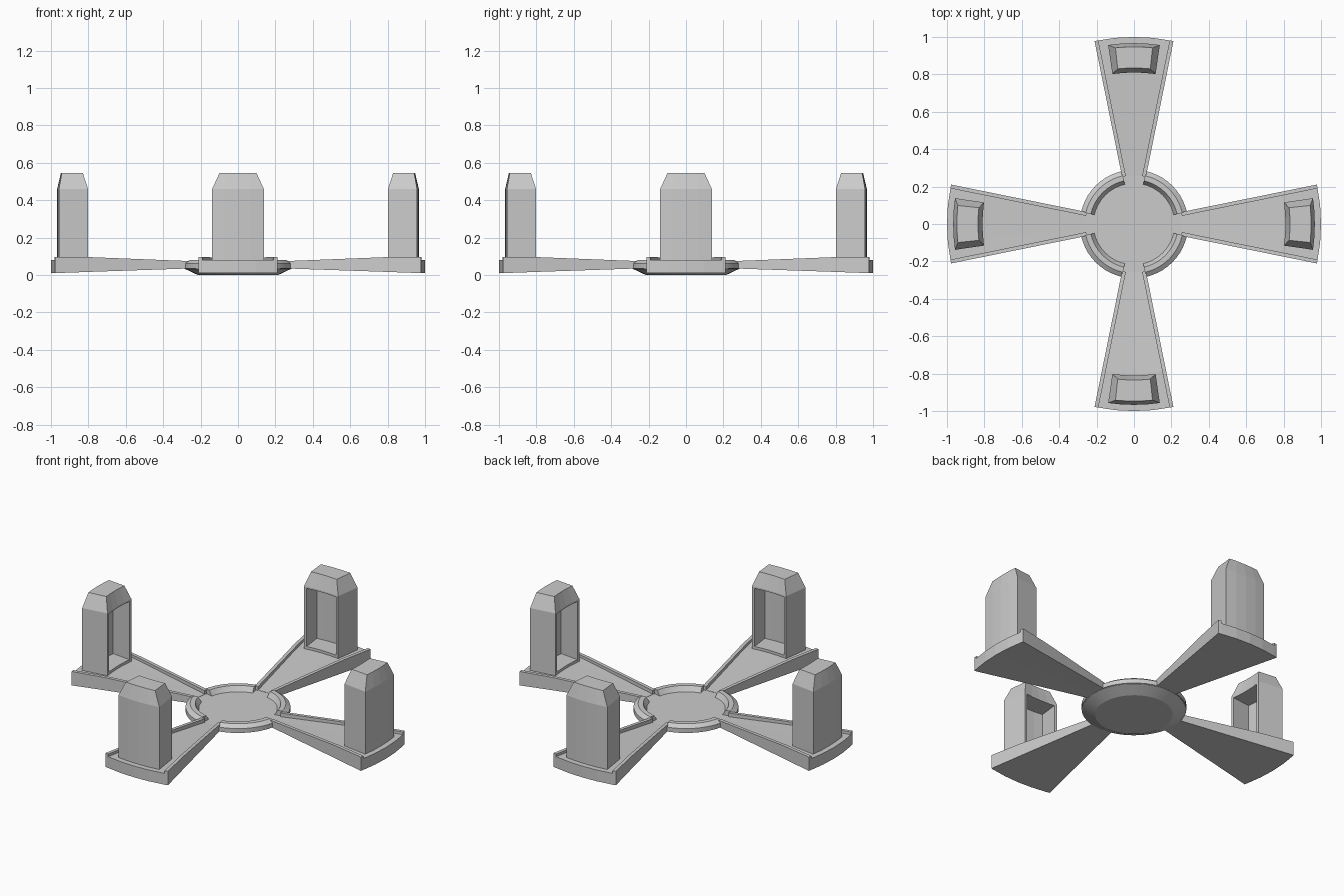
import bpy, bmesh
from math import sin, cos, pi, radians, sqrt
from mathutils import Matrix

if "Cube" in bpy.data.objects:
    bpy.data.objects.remove(bpy.data.objects["Cube"])


def loft(name, sections, turn=0.0):
    """Skin closed sections; caps pair each loop's first half with its second half."""
    bm = bmesh.new()
    rows = [[bm.verts.new(p) for p in s] for s in sections]
    n = len(rows[0])
    for a, b in zip(rows, rows[1:]):
        for i in range(n):
            j = (i + 1) % n
            bm.faces.new((a[i], a[j], b[j], b[i]))
    for row in (rows[0], rows[-1]):
        for i in range(n // 2 - 1):
            bm.faces.new((row[i], row[i + 1], row[n - 2 - i], row[n - 1 - i]))
    bmesh.ops.remove_doubles(bm, verts=bm.verts, dist=1e-5)
    bmesh.ops.recalc_face_normals(bm, faces=bm.faces)
    bmesh.ops.transform(bm, matrix=Matrix.Rotation(turn, 4, 'Z'), verts=bm.verts)
    me = bpy.data.meshes.new(name)
    bm.to_mesh(me)
    bm.free()
    ob = bpy.data.objects.new(name, me)
    bpy.context.collection.objects.link(ob)
    return ob


def smooth(ob):
    bpy.ops.object.select_all(action='DESELECT')
    ob.select_set(True)
    bpy.context.view_layer.objects.active = ob
    bpy.ops.object.shade_smooth_by_angle(angle=radians(20))


def arm_section(r, top, floor, bottom, lip=0.02):
    h = 0.012 + 0.2027 * r * 0.98
    w = h - lip
    pts = [(-h, top), (-w, top), (-w, floor), (-w / 2, floor), (0, floor),
           (w / 2, floor), (w, floor), (w, top), (h, top)]
    up = [(x, sqrt(r * r - x * x), z) for x, z in pts]
    return up + [(x, y, bottom) for x, y, z in reversed(up)]


def arc_outline(r0, r1, half, z, n=4):
    angles = [radians(half * (2 * i / n - 1)) for i in range(n + 1)]
    outer = [(r1 * sin(a), r1 * cos(a), z) for a in angles]
    inner = [(r0 * sin(a), r0 * cos(a), z) for a in reversed(angles)]
    return outer + inner


# Central dish
dish = [(0.215, 0.0), (0.285, 0.033), (0.285, 0.05)]
hub = loft("hub_dish", [[(r * cos(2 * pi * i / 48), r * sin(2 * pi * i / 48), z)
                         for i in range(48)] for r, z in dish])
smooth(hub)

rim = [(0.29, 0.035), (0.29, 0.062), (0.265, 0.08), (0.237, 0.08),
       (0.217, 0.049), (0.217, 0.035)]

for k in range(4):
    turn = k * pi / 2
    # Raised rim piece between two arms
    angles = [radians(13 + 64 * i / 10) for i in range(11)]
    smooth(loft(f"hub_rim_{k}", [[(r * cos(a), r * sin(a), z) for r, z in rim]
                                 for a in angles], turn))

    # Flared arm with side lips
    loft(f"arm_{k}", [arm_section(0.26, 0.074, 0.0515, 0.035),
                      arm_section(0.80, 0.095, 0.079, 0.017),
                      arm_section(1.00, 0.095, 0.079, 0.01)], turn)

    # Upright post with tapered cap
    post = loft(f"post_{k}", [arc_outline(0.81, 0.967, 8.2, 0.06),
                              arc_outline(0.81, 0.967, 8.2, 0.46),
                              arc_outline(0.834, 0.947, 6.0, 0.545)], turn)

    # Recess in the post's inward face
    cut = loft(f"recess_cutter_{k}", [arc_outline(0.77, 0.93, 7.0, 0.095),
                                      arc_outline(0.77, 0.93, 7.0, 0.45)], turn)
    cut.hide_render = True
    cut.hide_viewport = True
    mod = post.modifiers.new("recess", 'BOOLEAN')
    mod.operation = 'DIFFERENCE'
    mod.solver = 'EXACT'
    mod.object = cut
